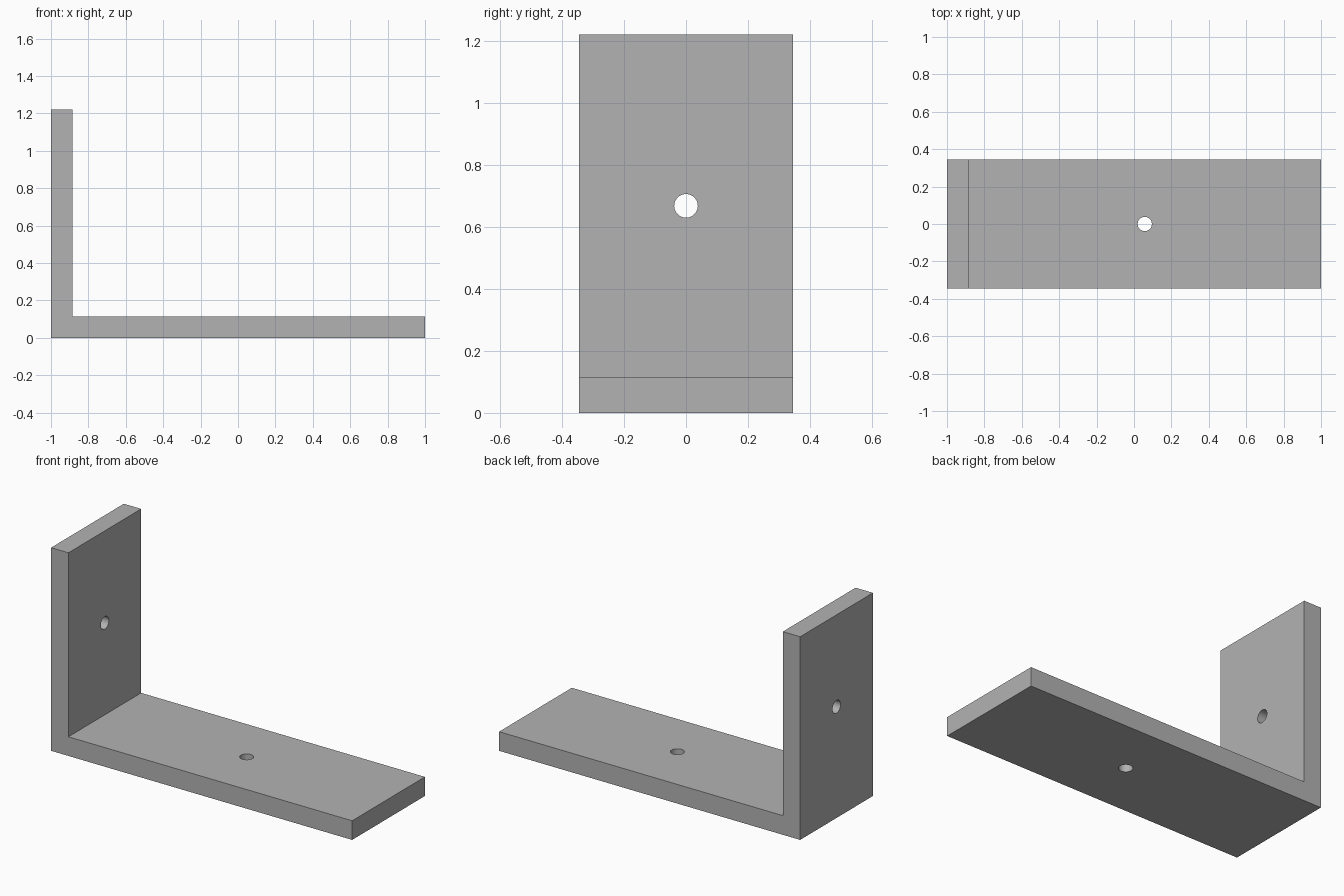
import bpy
import bmesh
from math import pi

cube = bpy.data.objects.get("Cube")
if cube:
    bpy.data.objects.remove(cube, do_unlink=True)

HEIGHT = 1.22
HALF_LENGTH = 1.0
HALF_WIDTH = 0.345
THICK = 0.115
HOLE_RADIUS = 0.038

grey = bpy.data.materials.new("plain grey")
grey.use_nodes = True
colour = (0.45, 0.45, 0.45, 1)
grey.diffuse_color = colour
grey.node_tree.nodes["Principled BSDF"].inputs["Base Color"].default_value = colour

# L-shaped bracket body: side profile extruded across its width
inner = THICK - HALF_LENGTH
profile = [(-HALF_LENGTH, 0), (HALF_LENGTH, 0), (HALF_LENGTH, THICK),
           (inner, THICK), (inner, HEIGHT), (-HALF_LENGTH, HEIGHT)]
bm = bmesh.new()
face = bm.faces.new([bm.verts.new((x, -HALF_WIDTH, z)) for x, z in profile])
extruded = bmesh.ops.extrude_face_region(bm, geom=[face])["geom"]
bmesh.ops.translate(bm, vec=(0, 2 * HALF_WIDTH, 0),
                    verts=[v for v in extruded if isinstance(v, bmesh.types.BMVert)])
bmesh.ops.recalc_face_normals(bm, faces=bm.faces)
mesh = bpy.data.meshes.new("angle_bracket")
bm.to_mesh(mesh)
bm.free()
mesh.materials.append(grey)
bracket = bpy.data.objects.new("angle_bracket", mesh)
bpy.context.collection.objects.link(bracket)


def drill(name, location, rotation):
    """Cut a round through-hole in the bracket."""
    bpy.ops.mesh.primitive_cylinder_add(vertices=48, radius=HOLE_RADIUS, depth=THICK * 2,
                                        location=location, rotation=rotation)
    cutter = bpy.context.object
    cutter.name = name
    cutter.hide_render = True
    cutter.data.materials.append(grey)
    cut = bracket.modifiers.new(name, "BOOLEAN")
    cut.operation = "DIFFERENCE"
    cut.solver = "EXACT"
    cut.object = cutter
    bpy.context.view_layer.objects.active = bracket
    bpy.ops.object.modifier_apply(modifier=cut.name)
    bpy.data.objects.remove(cutter, do_unlink=True)


# Screw holes in the middle of each inner face
drill("base_hole", (inner / 2 + HALF_LENGTH / 2, 0, THICK / 2), (0, 0, 0))
drill("upright_hole", (-HALF_LENGTH + THICK / 2, 0, (HEIGHT + THICK) / 2), (0, pi / 2, 0))

# Smooth hole walls, sharp plate edges
bpy.ops.object.select_all(action="DESELECT")
bracket.select_set(True)
bpy.context.view_layer.objects.active = bracket
bpy.ops.object.shade_smooth_by_angle()
